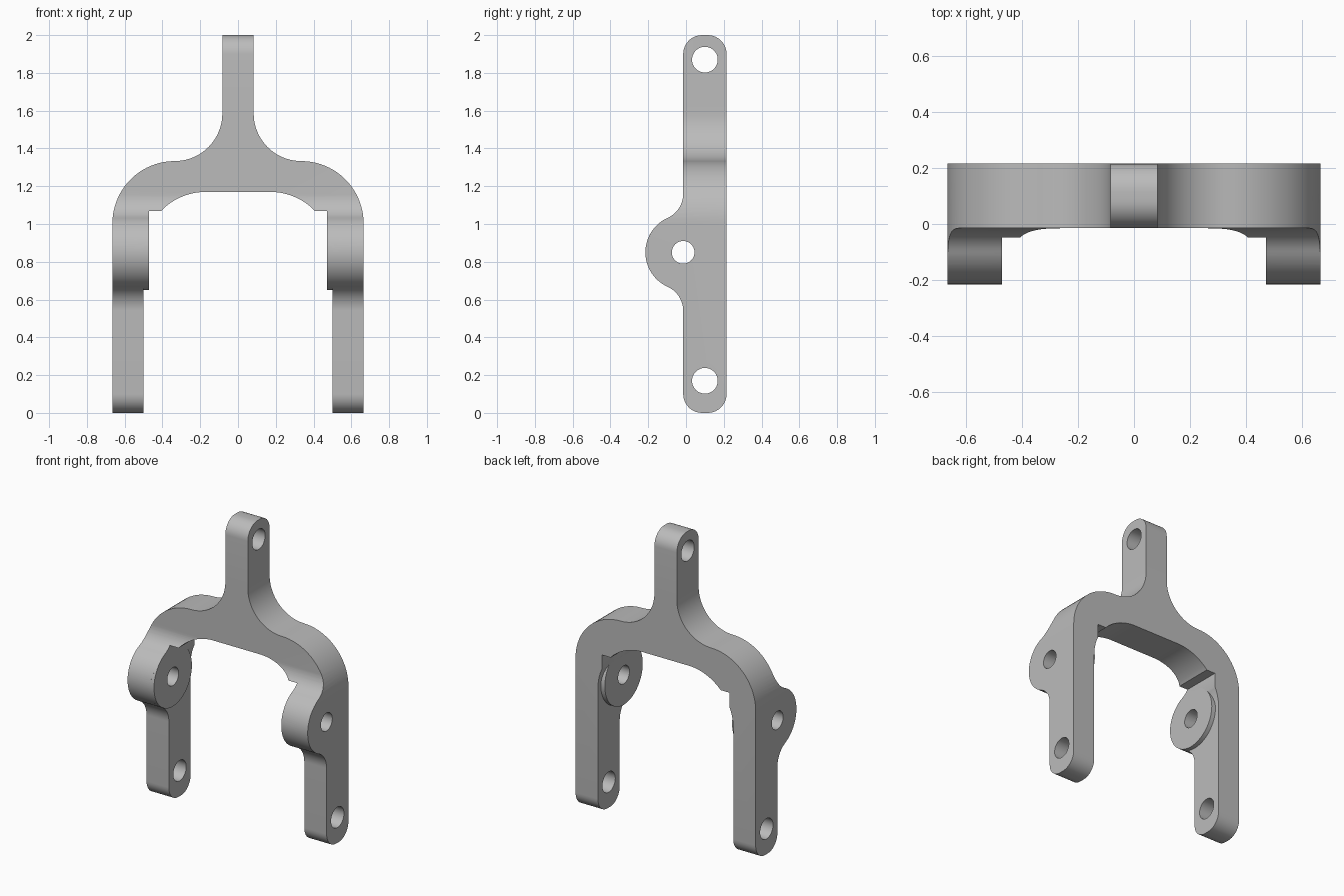
import bpy
import math
from mathutils import Vector

cube = bpy.data.objects.get("Cube")
if cube:
    bpy.data.objects.remove(cube, do_unlink=True)

grey = bpy.data.materials.new("plain grey")
grey.use_nodes = True
grey.diffuse_color = (0.5, 0.5, 0.5, 1)
grey.node_tree.nodes["Principled BSDF"].inputs["Base Color"].default_value = (0.5, 0.5, 0.5, 1)

DEPTH_FRONT, DEPTH_BACK = -0.015, 0.215
PIVOT = (DEPTH_FRONT, 0.85)
BOSS = 0.2


def arc(cx, cz, r, start, end, n=20):
    """Points on an arc, angles in degrees."""
    angles = [math.radians(start + (end - start) * i / n) for i in range(n + 1)]
    return [(cx + r * math.cos(a), cz + r * math.sin(a)) for a in angles]


def prism(name, outline, axis, low, high):
    """Extrude a closed outline along x or y; outline is (y, z) or (x, z)."""
    place = (lambda p, d: (d, p[0], p[1])) if axis == "x" else (lambda p, d: (p[0], d, p[1]))
    n = len(outline)
    verts = [place(p, d) for d in (low, high) for p in outline]
    faces = [range(n)[::-1], range(n, 2 * n)]
    faces += [(i, (i + 1) % n, n + (i + 1) % n, n + i) for i in range(n)]
    if axis == "y":
        faces = [tuple(f)[::-1] for f in faces]
    mesh = bpy.data.meshes.new(name)
    mesh.from_pydata(verts, [], [tuple(f) for f in faces])
    mesh.materials.append(grey)
    obj = bpy.data.objects.new(name, mesh)
    bpy.context.collection.objects.link(obj)
    return obj


def disc(name, centre, r, low, high):
    return prism(name, arc(*centre, r, 0, 360, 64)[:-1], "x", low, high)


def boolean(obj, tool, operation):
    mod = obj.modifiers.new(operation, "BOOLEAN")
    mod.operation, mod.object, mod.solver = operation, tool, "EXACT"
    bpy.ops.object.select_all(action="DESELECT")
    bpy.context.view_layer.objects.active = obj
    obj.select_set(True)
    bpy.ops.object.modifier_apply(modifier=mod.name)


def finish(obj):
    bpy.ops.object.select_all(action="DESELECT")
    bpy.context.view_layer.objects.active = obj
    obj.select_set(True)
    bpy.ops.object.shade_smooth_by_angle(angle=math.radians(25))


# Front outline of the fork: one half, then mirrored
inner = arc(0.17, 0.84, 0.33, 90, 0, 40)
half = [(0.083, 2)]
half += arc(0.335, 1.585, 0.252, 180, 270)
half += arc(0.335, 1.003, 0.33, 90, 0)
half += [(0.665, 0), (0.5, 0)]
half += [p for p in reversed(inner) if p[0] > 0.472]
half += [(0.47, 0.977), (0.47, 1.07), (0.405, 1.07)]
half += [p for p in reversed(inner) if p[0] < 0.4]
outline = half + [(-x, z) for x, z in reversed(half)]
fork = prism("fork_frame", outline, "y", -0.3, 0.3)

# Side outline: rounded bar with a blended pivot boss
fillet = 0.14
rise = math.sqrt((BOSS + fillet) ** 2 - fillet ** 2)
tilt = math.degrees(math.atan2(rise, fillet))
py, pz = PIVOT
corner = 0.1
side = arc(DEPTH_FRONT + corner, corner, corner, 270, 180, 10)
side += arc(py - fillet, pz - rise, fillet, 0, tilt, 14)
side += arc(py, pz, BOSS, 180 + tilt, 180 - tilt, 32)
side += arc(py - fillet, pz + rise, fillet, -tilt, 0, 14)
side += arc(DEPTH_FRONT + corner, 2 - corner, corner, 180, 90, 10)
side += arc(DEPTH_BACK - corner, 2 - corner, corner, 90, 0, 10)
side += arc(DEPTH_BACK - corner, corner, corner, 0, -90, 10)
side_block = prism("side_helper", side[::-1], "x", -1, 1)
boolean(fork, side_block, "INTERSECT")

# Bolt holes through the stem, the leg ends and the pivots
holes = [disc("hole_helper", (0.1, z), 0.068, -1, 1) for z in (0.17, 1.87)]
pivot_hole = disc("pivot_hole_helper", PIVOT, 0.06, -1, 1)
for tool in holes + [pivot_hole]:
    boolean(fork, tool, "DIFFERENCE")
finish(fork)

# Raised round pads on the inner faces of the legs
for name, low, high in (("left_pivot_pad", 0.47, 0.51), ("right_pivot_pad", -0.51, -0.47)):
    pad = disc(name, PIVOT, BOSS, low, high)
    boolean(pad, pivot_hole, "DIFFERENCE")
    finish(pad)

for helper in holes + [pivot_hole, side_block]:
    bpy.data.objects.remove(helper, do_unlink=True)
